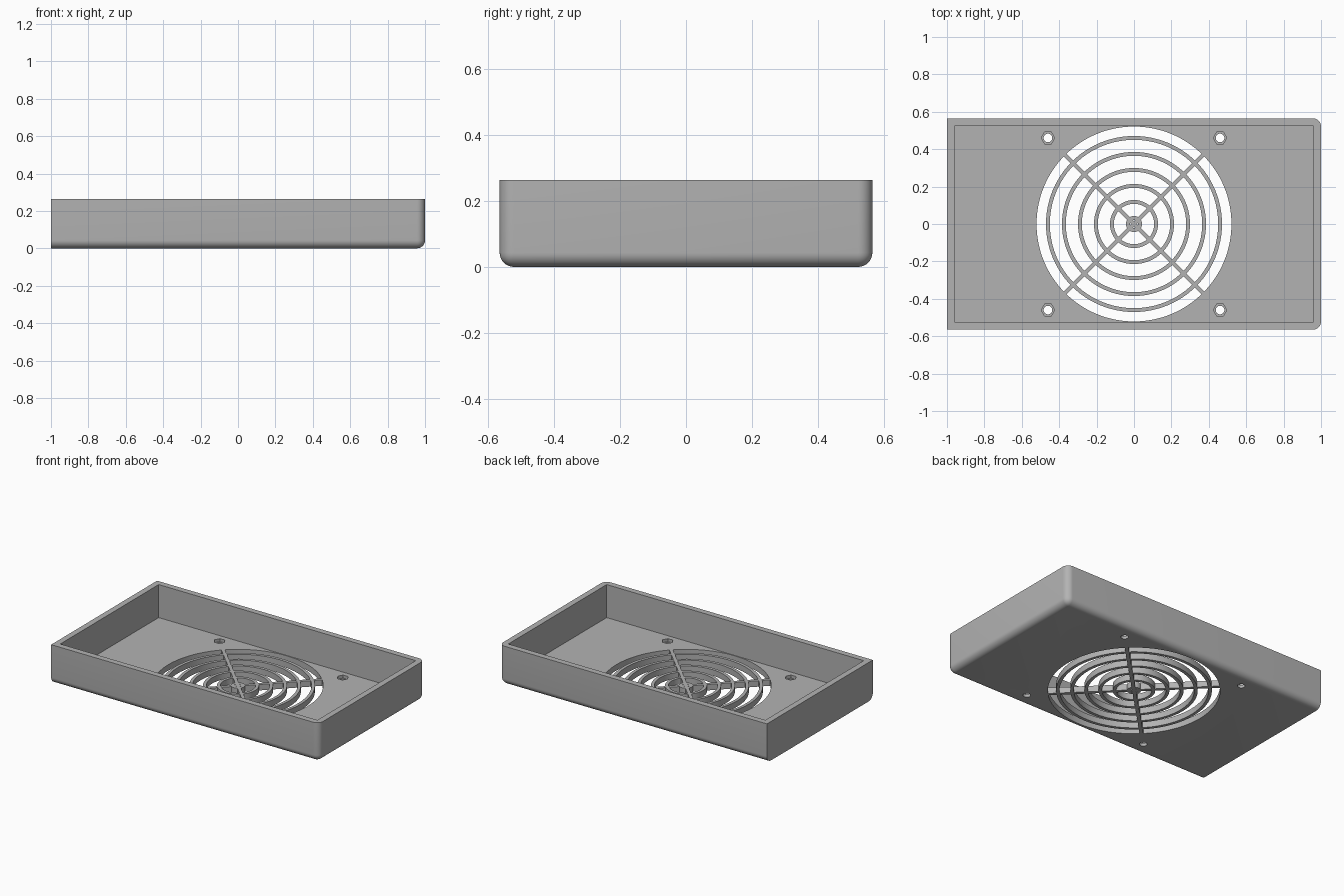
import bpy, bmesh, math
from mathutils import Matrix, Vector

if "Cube" in bpy.data.objects:
    bpy.data.objects.remove(bpy.data.objects["Cube"])

HALF_X, HALF_Y, HEIGHT = 1.0, 0.565, 0.263
WALL, FLOOR, FILLET = 0.04, 0.04, 0.043
FAN_R, SCREW = 0.521, 0.46

grey = bpy.data.materials.new("plain grey")
grey.diffuse_color = (0.45, 0.45, 0.45, 1)
grey.use_nodes = True
grey.node_tree.nodes["Principled BSDF"].inputs["Base Color"].default_value = grey.diffuse_color


def make(name, bm):
    bmesh.ops.recalc_face_normals(bm, faces=bm.faces)
    me = bpy.data.meshes.new(name)
    bm.to_mesh(me)
    bm.free()
    me.materials.append(grey)
    ob = bpy.data.objects.new(name, me)
    bpy.context.collection.objects.link(ob)
    return ob


def box_bm(lo, hi):
    lo, hi = Vector(lo), Vector(hi)
    bm = bmesh.new()
    bmesh.ops.create_cube(bm, size=1, matrix=Matrix.Translation((lo + hi) / 2)
                          @ Matrix.Diagonal((*(hi - lo), 1)))
    return bm


def cylinder(name, r, z0, z1, x=0, y=0, n=96):
    bm = bmesh.new()
    bmesh.ops.create_cone(bm, cap_ends=True, segments=n, radius1=r, radius2=r,
                          depth=z1 - z0,
                          matrix=Matrix.Translation((x, y, (z0 + z1) / 2))
                          @ Matrix.Rotation(math.pi / 2, 4, 'Z'))
    return make(name, bm)


def ring(name, r_out, r_in, n):
    """Flat-topped ring, as tall as the floor."""
    bm = bmesh.new()
    loops = []
    for r, z in ((r_out, 0), (r_out, FLOOR), (r_in, FLOOR), (r_in, 0)):
        loops.append([bm.verts.new((r * math.cos(2 * math.pi * i / n),
                                    r * math.sin(2 * math.pi * i / n), z))
                      for i in range(n)])
    for k in range(4):
        a, b = loops[k], loops[(k + 1) % 4]
        for i in range(n):
            j = (i + 1) % n
            bm.faces.new((a[i], a[j], b[j], b[i]))
    return make(name, bm)


def combine(target, others, operation):
    """Apply booleans to the target and remove the helper objects."""
    for other in others:
        mod = target.modifiers.new("combine", 'BOOLEAN')
        mod.operation, mod.solver, mod.object = operation, 'EXACT', other
    bpy.context.view_layer.update()
    deps = bpy.context.evaluated_depsgraph_get()
    me = bpy.data.meshes.new_from_object(target.evaluated_get(deps))
    target.modifiers.clear()
    target.data = me
    for other in others:
        bpy.data.objects.remove(other)


def smooth(ob):
    bpy.ops.object.select_all(action='DESELECT')
    ob.select_set(True)
    bpy.context.view_layer.objects.active = ob
    bpy.ops.object.shade_smooth_by_angle(angle=math.radians(30))


# Tray body: rounded along the bottom and right corners, square at the left end
bm = box_bm((-HALF_X, -HALF_Y, 0), (HALF_X, HALF_Y, HEIGHT))
rounded = []
for e in bm.edges:
    a, b = (v.co for v in e.verts)
    mid = (a + b) / 2
    left_end = a.x < 0 and b.x < 0
    if not left_end and mid.z < HEIGHT - 0.01:
        rounded.append(e)
bmesh.ops.bevel(bm, geom=rounded, offset=FILLET, offset_type='OFFSET',
                segments=8, profile=0.5, affect='EDGES')
tray = make("tray", bm)

# Cavity, fan opening, screw holes and hexagonal nut recesses
cutters = [make("cavity_cutter", box_bm((WALL - HALF_X, WALL - HALF_Y, FLOOR),
                                        (HALF_X - WALL, HALF_Y - WALL, 0.5))),
           cylinder("fan_cutter", FAN_R, -0.1, 0.1, n=128)]
for x in (-SCREW, SCREW):
    for y in (-SCREW, SCREW):
        cutters.append(cylinder("screw_cutter", 0.023, -0.1, 0.1, x, y, 32))
        cutters.append(cylinder("nut_cutter", 0.036, 0.02, 0.1, x, y, 6))
for c in cutters:
    c.hide_render = True
combine(tray, cutters, 'DIFFERENCE')
smooth(tray)

# Grille: concentric rings joined by two diagonal bars
grille = ring("fan_grille", 0.043, 0.022, 32)
parts = [ring("grille_ring", 0.043 + 0.0855 * i, 0.0225 + 0.0855 * i, 96)
         for i in range(1, 6)]
for angle in (45, 135):
    bm = box_bm((-FAN_R - 0.004, -0.011, 0), (FAN_R + 0.004, 0.011, FLOOR))
    bm.transform(Matrix.Rotation(math.radians(angle), 4, 'Z'))
    parts.append(make("grille_bar", bm))
combine(grille, parts, 'UNION')
smooth(grille)
